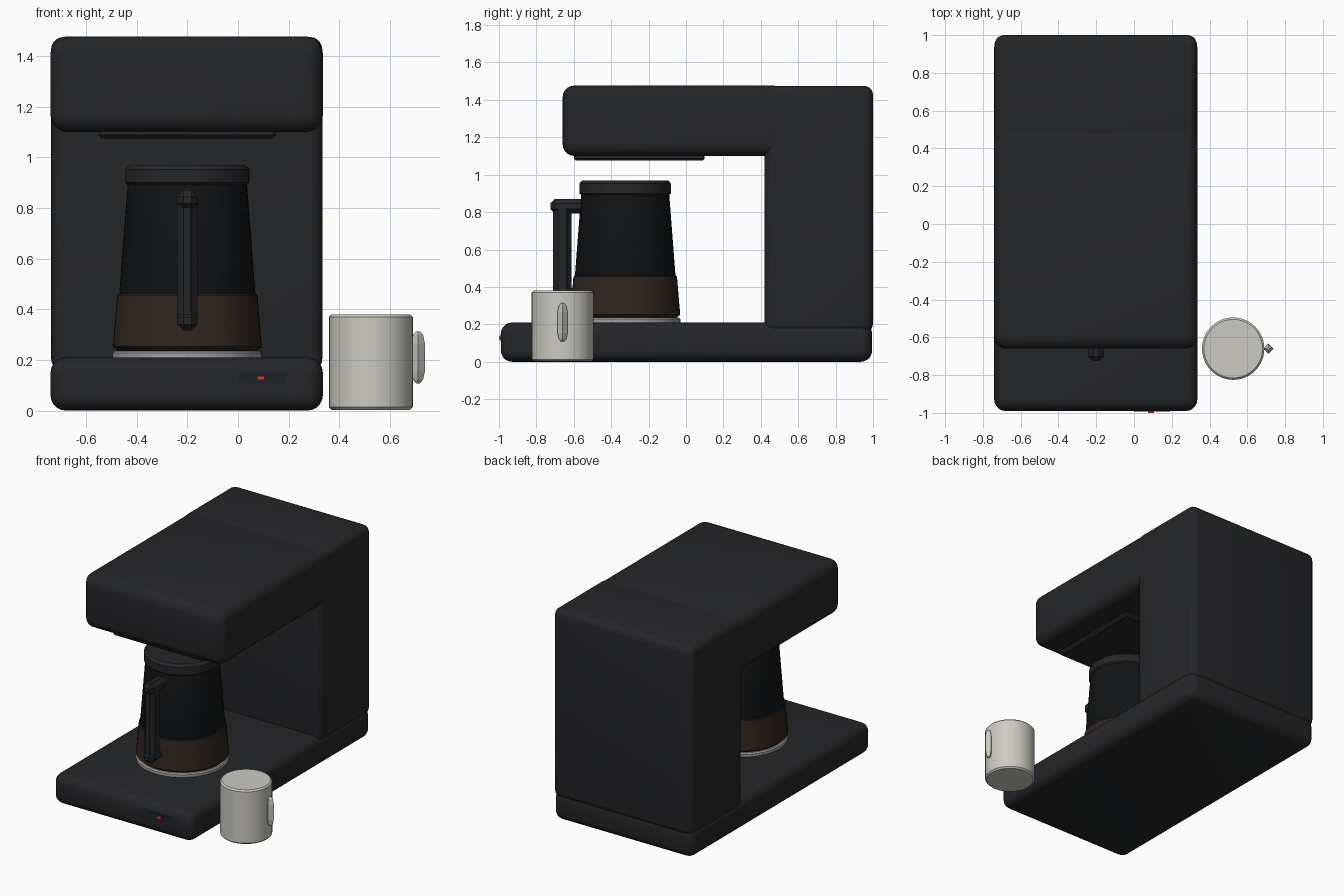
import bpy, bmesh, math

if "Cube" in bpy.data.objects:
    bpy.data.objects.remove(bpy.data.objects["Cube"])


def material(name, rgb):
    m = bpy.data.materials.new(name)
    m.diffuse_color = (*rgb, 1)
    m.use_nodes = True
    m.node_tree.nodes["Principled BSDF"].inputs["Base Color"].default_value = m.diffuse_color
    return m


BODY = material("charcoal plastic", (0.018, 0.019, 0.021))
GLASS = material("dark glass", (0.006, 0.007, 0.008))
COFFEE = material("coffee", (0.03, 0.019, 0.013))
STEEL = material("warming steel", (0.35, 0.35, 0.36))
CERAMIC = material("cream ceramic", (0.6, 0.59, 0.54))
RED = material("red light", (0.8, 0.03, 0.02))
SCREEN = material("dark screen", (0.012, 0.016, 0.022))


def finish(name, bm, mat, angle=35):
    bmesh.ops.recalc_face_normals(bm, faces=bm.faces)
    me = bpy.data.meshes.new(name)
    bm.to_mesh(me)
    bm.free()
    ob = bpy.data.objects.new(name, me)
    bpy.context.collection.objects.link(ob)
    me.materials.append(mat)
    bpy.ops.object.select_all(action='DESELECT')
    ob.select_set(True)
    bpy.context.view_layer.objects.active = ob
    if angle:
        bpy.ops.object.shade_smooth_by_angle(angle=math.radians(angle))
    return ob


def box(name, lo, hi, mat, bevel=0.0, segments=1):
    """Rounded box between two corners."""
    bm = bmesh.new()
    bmesh.ops.create_cube(bm, size=1)
    for v in bm.verts:
        v.co = [lo[i] + (v.co[i] + 0.5) * (hi[i] - lo[i]) for i in range(3)]
    if bevel:
        bmesh.ops.bevel(bm, geom=bm.edges[:], offset=bevel, segments=segments,
                        profile=0.5, affect='EDGES')
    return finish(name, bm, mat, 35 if segments > 1 else 0)


def lathe(name, centre, profile, mat, sides=48, angle=35):
    """Closed solid of revolution from (radius, z) points."""
    bm = bmesh.new()
    rings = []
    for r, z in profile:
        rings.append([bm.verts.new((centre[0] + r * math.cos(2 * math.pi * i / sides),
                                    centre[1] + r * math.sin(2 * math.pi * i / sides), z))
                      for i in range(sides)])
    for a, b in zip(rings, rings[1:]):
        for i in range(sides):
            j = (i + 1) % sides
            bm.faces.new((a[i], a[j], b[j], b[i]))
    bm.faces.new(rings[0])
    bm.faces.new(rings[-1])
    return finish(name, bm, mat, angle)


# Machine housing
box("base", (-0.74, -0.99, 0), (0.335, 0.995, 0.21), BODY, 0.06, 5)
box("rear_column", (-0.738, 0.42, 0.155), (0.333, 1.0, 1.475), BODY, 0.05, 5)
box("brew_head", (-0.74, -0.66, 1.10), (0.335, 0.53, 1.477), BODY, 0.065, 5)
box("drip_plate", (-0.55, -0.6, 1.075), (0.15, 0.1, 1.115), BODY, 0.012)

# Front controls
box("display", (0.0, -0.993, 0.108), (0.19, -0.96, 0.148), SCREEN)
box("indicator_light", (0.075, -1.0, 0.12), (0.105, -0.96, 0.136), RED)

# Carafe on its warming plate
C = (-0.2, -0.325)
lathe("warming_plate", C, [(0.295, 0.2), (0.295, 0.228), (0.288, 0.236)], STEEL)
lathe("carafe_glass", C, [(0.275, 0.233), (0.285, 0.25), (0.235, 0.9)], GLASS)
lathe("coffee", C, [(0.28, 0.24), (0.294, 0.252), (0.277, 0.455), (0.272, 0.46)], COFFEE)
lathe("carafe_lid", C, [(0.232, 0.888), (0.245, 0.9), (0.245, 0.952), (0.229, 0.97)], BODY)

# Carafe handle
box("handle_grip", (-0.24, -0.71, 0.325), (-0.16, -0.612, 0.86), BODY, 0.025)
box("handle_upper_arm", (-0.24, -0.725, 0.793), (-0.16, -0.52, 0.87), BODY, 0.024)
box("handle_lower_arm", (-0.24, -0.72, 0.316), (-0.16, -0.57, 0.393), BODY, 0.024)

# Mug
M = (0.525, -0.66)
lathe("mug", M, [(0.155, 0.003), (0.165, 0.013), (0.165, 0.37), (0.155, 0.38)], CERAMIC)
lathe("mug_handle", (0.711, M[1]),
      [(0.008, 0.107), (0.02, 0.122), (0.027, 0.155), (0.027, 0.265),
       (0.02, 0.298), (0.008, 0.313)], CERAMIC, 4, 0)
